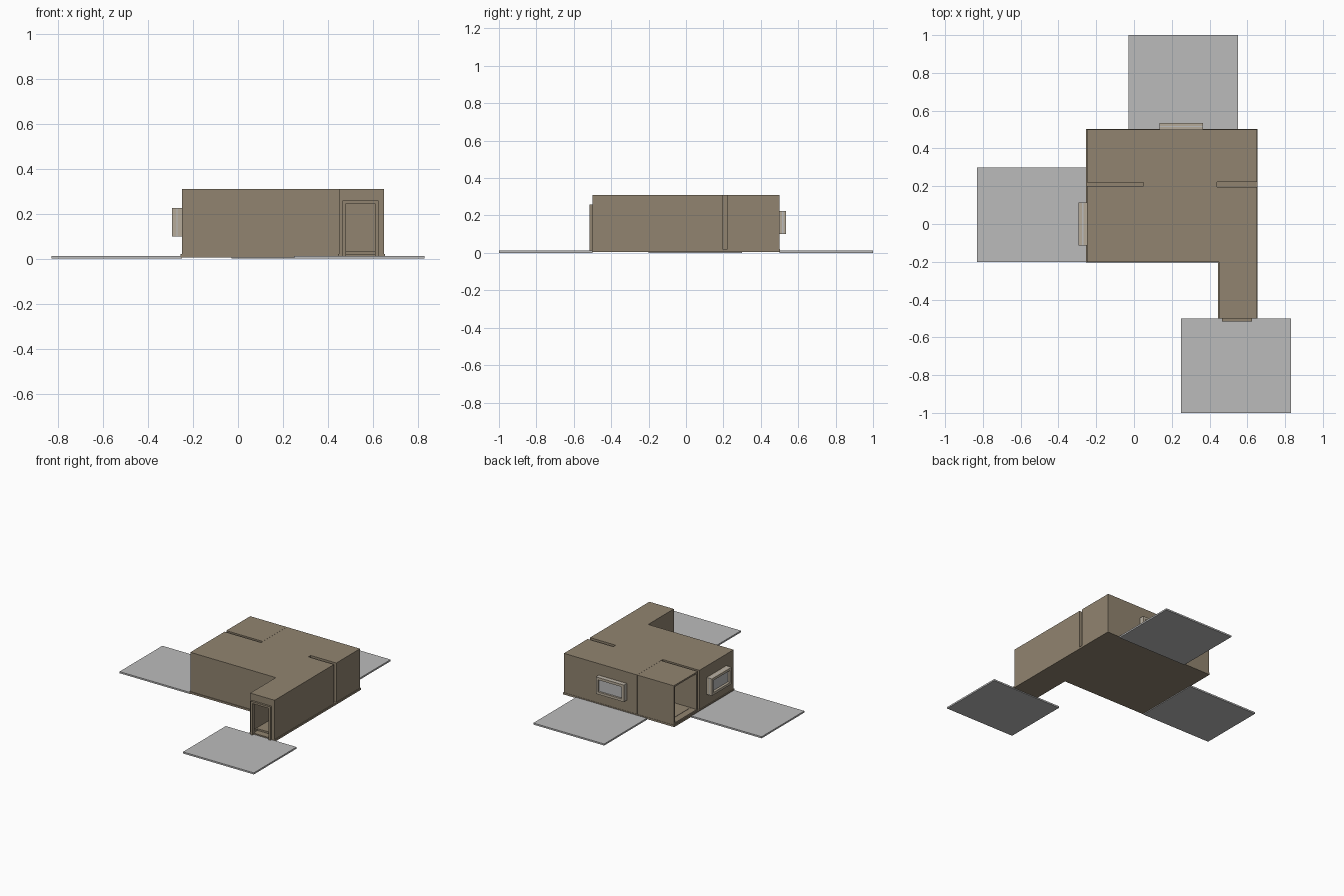
import bpy, bmesh
from mathutils import Vector

cube = bpy.data.objects.get("Cube")
if cube:
    bpy.data.objects.remove(cube, do_unlink=True)


def material(name, rgb):
    m = bpy.data.materials.new(name)
    m.use_nodes = True
    m.diffuse_color = (*rgb, 1)
    m.node_tree.nodes["Principled BSDF"].inputs["Base Color"].default_value = (*rgb, 1)
    return m


BROWN = material("wall brown", (0.283, 0.231, 0.162))
GREY = material("plain grey", (0.5, 0.5, 0.5))
CREAM = material("frame cream", (0.47, 0.41, 0.32))


def finish(name, bm, mat):
    bmesh.ops.recalc_face_normals(bm, faces=bm.faces)
    mesh = bpy.data.meshes.new(name)
    bm.to_mesh(mesh)
    bm.free()
    mesh.materials.append(mat)
    ob = bpy.data.objects.new(name, mesh)
    bpy.context.collection.objects.link(ob)
    return ob


def extrude_up(bm, height):
    ext = bmesh.ops.extrude_face_region(bm, geom=bm.faces[:])
    verts = [v for v in ext["geom"] if isinstance(v, bmesh.types.BMVert)]
    bmesh.ops.translate(bm, verts=verts, vec=(0, 0, height))


def outline_face(points, z):
    bm = bmesh.new()
    face = bm.faces.new([bm.verts.new((x, y, z)) for x, y in points])
    if face.normal.z < 0:
        face.normal_flip()
    bm.normal_update()
    return bm


def prism(name, points, z0, z1, mat):
    bm = outline_face(points, z0)
    extrude_up(bm, z1 - z0)
    return finish(name, bm, mat)


def box(name, lo, hi, mat):
    pts = [(lo[0], lo[1]), (hi[0], lo[1]), (hi[0], hi[1]), (lo[0], hi[1])]
    return prism(name, pts, lo[2], hi[2], mat)


def hollow(ob, lo, hi):
    """Thin the prism to a shell and cut an opening in it."""
    shell = ob.modifiers.new("shell", "SOLIDIFY")
    shell.thickness, shell.offset = 0.014, -1
    shell.use_even_offset = True
    cutter = box(ob.name + "_cutter", lo, hi, BROWN)
    cutter.hide_render = True
    cutter.hide_viewport = True
    cut = ob.modifiers.new("opening", "BOOLEAN")
    cut.operation, cut.object, cut.solver = "DIFFERENCE", cutter, "EXACT"


FLOOR, TOP = 0.02, 0.31

# Main room with its side passage and the narrow gap in the right wall
main = [(-.25, -.2), (.45, -.2), (.45, -.5), (.65, -.5), (.65, .195), (.44, .195),
        (.44, .222), (.65, .222), (.65, .5), (.05, .5), (.05, .2), (-.25, .2)]
hollow(prism("main_room", main, FLOOR, TOP, BROWN), (.475, -.55, FLOOR + .001), (.615, -.45, .25))

# Corner room, open on its outer side
corner = [(-.25, .22), (.049, .22), (.049, .5), (-.25, .5)]
hollow(prism("corner_room", corner, FLOOR, TOP, BROWN), (-.3, .232, FLOOR + .012), (-.2, .488, TOP - .012))

# Grey line running round the roof of the main room
bm = outline_face(main, TOP - .001)
rim = bmesh.ops.inset_region(bm, faces=bm.faces[:], thickness=.006, use_even_offset=True)["faces"]
bmesh.ops.delete(bm, geom=rim, context="FACES")
strip = bmesh.ops.inset_region(bm, faces=bm.faces[:], thickness=.01, use_even_offset=True)["faces"]
bmesh.ops.delete(bm, geom=[f for f in bm.faces if f not in strip], context="FACES")
extrude_up(bm, .003)
finish("roof_trim", bm, GREY)

# Floor slab under both rooms
base = [(-.255, -.205), (.445, -.205), (.445, -.5), (.655, -.5), (.655, .502), (-.255, .502)]
prism("floor_slab", base, .006, FLOOR, BROWN)

# Ground plates outside three sides
for side, x, y in (("front", .25, -1), ("left", -.83, -.2), ("back", -.03, .5)):
    box(side + "_ground_plate", (x, y, 0), (x + .58, y + .5, .012), GREY)

# Door frame round the passage opening
for name, x0, x1, z0 in (("door_jamb_a", .465, .48, .01), ("door_jamb_b", .61, .625, .01),
                         ("door_lintel", .48, .61, .245)):
    box(name, (x0, -.515, z0), (x1, -.495, .26), BROWN)


def window(name, centre, along, out, depth):
    """Pane held between two frames, standing out from the wall."""
    centre, along, out = Vector(centre), Vector(along), Vector(out)
    half, z0, z1, bar = .115, .1, .225, .018

    def piece(label, a0, a1, d0, d1, b, t, mat):
        p = centre + along * a0 + out * d0
        q = centre + along * a1 + out * d1
        lo = (min(p.x, q.x), min(p.y, q.y), b)
        hi = (max(p.x, q.x), max(p.y, q.y), t)
        box(name + label, lo, hi, mat)

    mid = depth * .5
    piece("_pane", -half, half, mid - .003, mid + .003, z0, z1, GREY)
    for tag, d0, d1 in (("_inner", -.002, mid - .003), ("_outer", mid + .003, depth)):
        piece(tag + "_sill", -half, half, d0, d1, z0, z0 + bar, CREAM)
        piece(tag + "_head", -half, half, d0, d1, z1 - bar, z1, CREAM)
        for end, a in (("_post_a", -half), ("_post_b", half - bar)):
            piece(tag + end, a, a + bar, d0, d1, z0 + bar, z1 - bar, CREAM)


window("back_window", (.25, .5, 0), (1, 0, 0), (0, 1, 0), .034)
window("side_window", (-.25, 0, 0), (0, 1, 0), (-1, 0, 0), .043)
